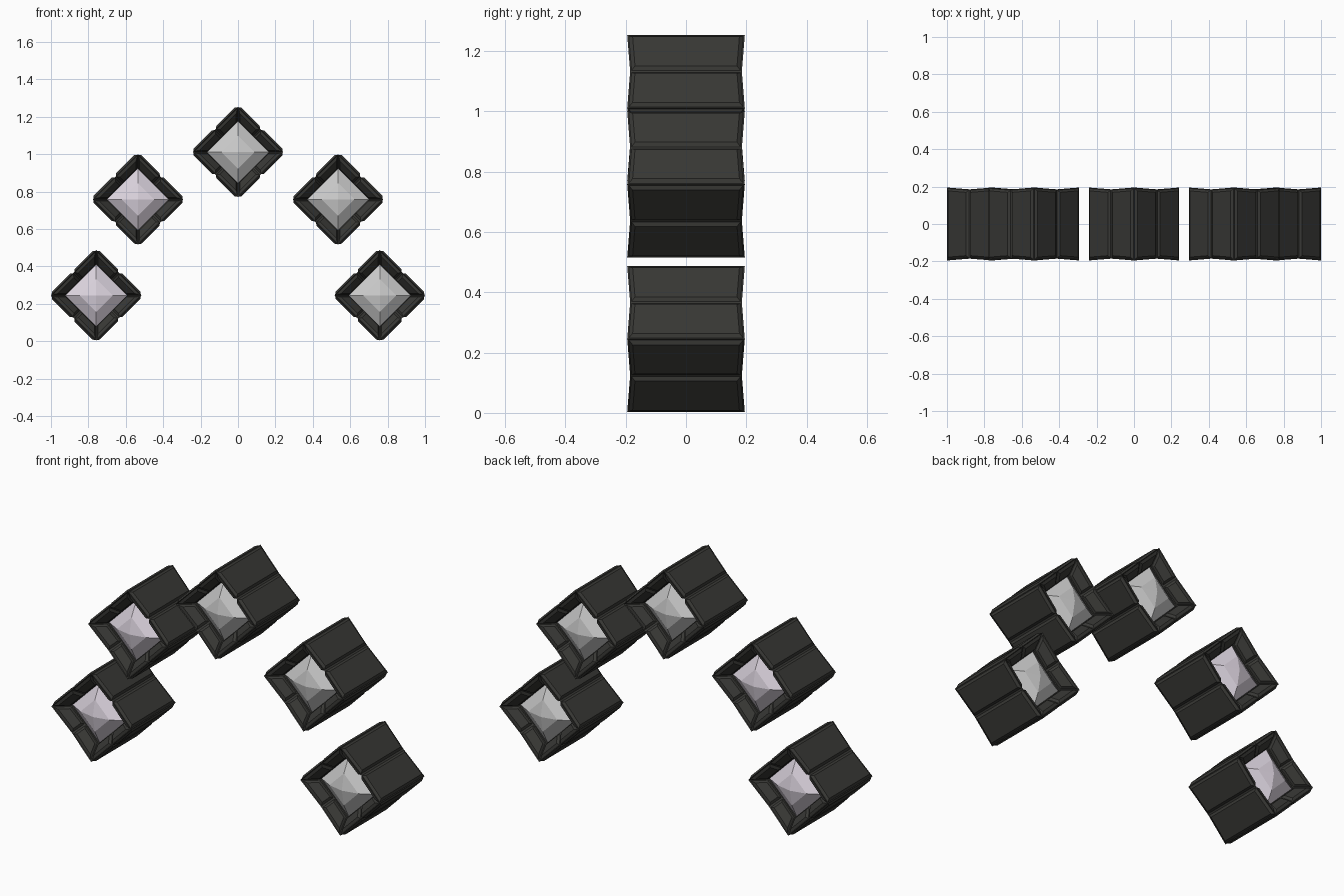
import bpy, bmesh, math
from mathutils import Matrix

if "Cube" in bpy.data.objects:
    bpy.data.objects.remove(bpy.data.objects["Cube"])

HALF = 0.171      # half side of each square frame
INNER = 0.117     # half side of the opening
DEPTH = 0.195     # half depth at the frame corners


def material(name, rgb):
    m = bpy.data.materials.new(name)
    m.diffuse_color = (*rgb, 1)
    m.use_nodes = True
    m.node_tree.nodes["Principled BSDF"].inputs["Base Color"].default_value = m.diffuse_color
    return m


def add_object(name, bm, loc, mat):
    me = bpy.data.meshes.new(name)
    bm.to_mesh(me)
    bm.free()
    me.materials.append(mat)
    ob = bpy.data.objects.new(name, me)
    ob.location = loc
    bpy.context.collection.objects.link(ob)
    return ob


def frame_mesh():
    """Square ring turned on its corner, with raised panels outside and on both rims."""
    bm = bmesh.new()
    square = [(1, 1), (0, 1), (-1, 1), (-1, 0), (-1, -1), (0, -1), (1, -1), (1, 0)]
    profile = [(HALF, -DEPTH), (HALF, DEPTH), (INNER, 0.13), (INNER, -0.13)]
    rings = []
    for r, y in profile:
        ring = []
        for a, b in square:
            dent = 0.95 if a * b == 0 else 1.0   # rim dips at mid side
            ring.append(bm.verts.new((a * r, y * dent, b * r)))
        rings.append(ring)
    panels = []
    for k in range(4):
        p, q = rings[k], rings[(k + 1) % 4]
        for i in range(8):
            j = (i + 1) % 8
            f = bm.faces.new((p[i], p[j], q[j], q[i]))
            if k != 2:
                panels.append(f)
    bmesh.ops.recalc_face_normals(bm, faces=bm.faces[:])
    # flat border first, then the bevelled raised panel
    for thickness, depth in ((0.005, 0.0), (0.012, 0.010)):
        bmesh.ops.inset_individual(bm, faces=panels, thickness=thickness, depth=depth,
                                   use_even_offset=True)
    bmesh.ops.rotate(bm, verts=bm.verts[:], cent=(0, 0, 0),
                     matrix=Matrix.Rotation(math.radians(45), 3, 'Y'))
    return bm


def lens_mesh():
    """Four-sided lens stepping up to a blunt point at front and back."""
    bm = bmesh.new()
    axes = [(1, 0), (0, 1), (-1, 0), (0, -1)]
    for s in (-1, 1):
        bm.verts.new((0, s * 0.180, 0))
        for r, y in ((0.088, 0.162), (0.168, 0.118)):
            for a, b in axes:
                bm.verts.new((a * r, s * y, b * r))
    bmesh.ops.convex_hull(bm, input=bm.verts[:])
    bmesh.ops.dissolve_limit(bm, angle_limit=0.01, verts=bm.verts[:], edges=bm.edges[:])
    bmesh.ops.recalc_face_normals(bm, faces=bm.faces[:])
    return bm


dark = material("dark_frame", (0.040, 0.040, 0.036))
grey = material("grey_lens", (0.52, 0.52, 0.52))
lilac = material("lilac_lens", (0.72, 0.66, 0.74))

# Five lamps arranged in an arch; the two on the left are lilac
centres = [(-0.758, 0.245), (-0.535, 0.758), (0, 1.011), (0.535, 0.758), (0.758, 0.245)]
for n, (x, z) in enumerate(centres, 1):
    add_object(f"lamp_frame_{n}", frame_mesh(), (x, 0, z), dark)
    add_object(f"lamp_lens_{n}", lens_mesh(), (x, 0, z), lilac if x < -0.1 else grey)
